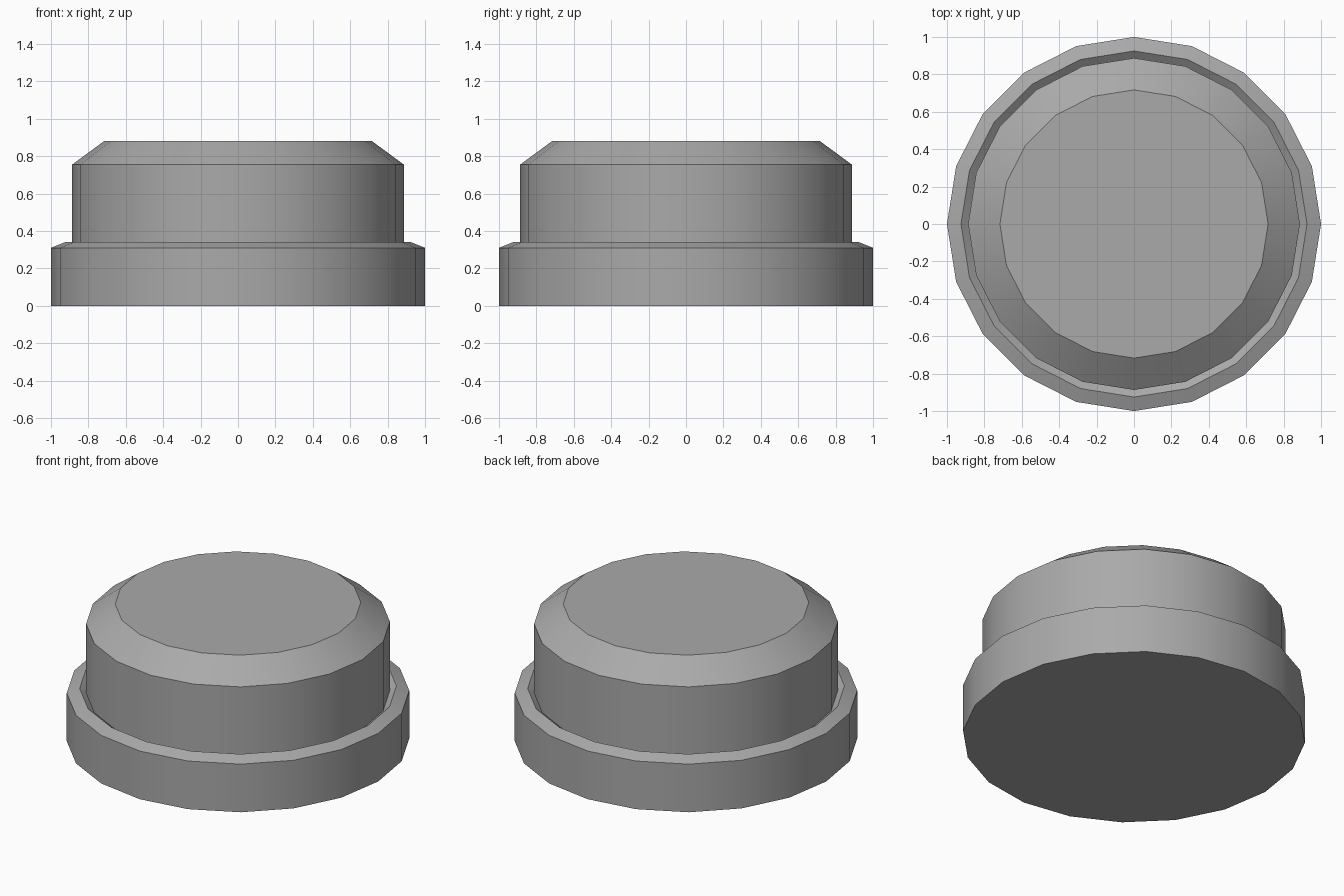
import bpy, bmesh
from math import cos, sin, tau, radians

SIDES = 20

cube = bpy.data.objects.get("Cube")
if cube:
    bpy.data.objects.remove(cube, do_unlink=True)

grey = bpy.data.materials.new("plain_grey")
grey.use_nodes = True
colour = (0.4, 0.4, 0.4, 1)
grey.diffuse_color = colour
grey.node_tree.nodes["Principled BSDF"].inputs["Base Color"].default_value = colour


def lathe(name, profile, cap):
    """Turn a (radius, height) profile about z and cap one of its end rings."""
    bm = bmesh.new()
    rings = [[bm.verts.new((r * cos(tau * i / SIDES), r * sin(tau * i / SIDES), z))
              for i in range(SIDES)] for r, z in profile]
    for low, high in zip(rings, rings[1:]):
        for i in range(SIDES):
            j = (i + 1) % SIDES
            bm.faces.new((low[i], low[j], high[j], high[i]))
    if cap == "top":
        bm.faces.new(rings[-1])
    else:
        bm.faces.new(rings[0][::-1])
    mesh = bpy.data.meshes.new(name)
    bm.to_mesh(mesh)
    bm.free()
    mesh.materials.append(grey)
    obj = bpy.data.objects.new(name, mesh)
    bpy.context.collection.objects.link(obj)
    bpy.ops.object.select_all(action="DESELECT")
    obj.select_set(True)
    bpy.context.view_layer.objects.active = obj
    bpy.ops.object.shade_smooth_by_angle(angle=radians(30))
    return obj


# Wide base collar: bevelled rim that dips into a narrow groove
lathe("base_collar", [(1, 0), (1, 0.31), (0.925, 0.34), (0.887, 0.31)], "bottom")

# Raised button with a chamfered flat top, rising out of the groove
lathe("button_cap", [(0.887, 0.31), (0.887, 0.755), (0.717, 0.88)], "top")
